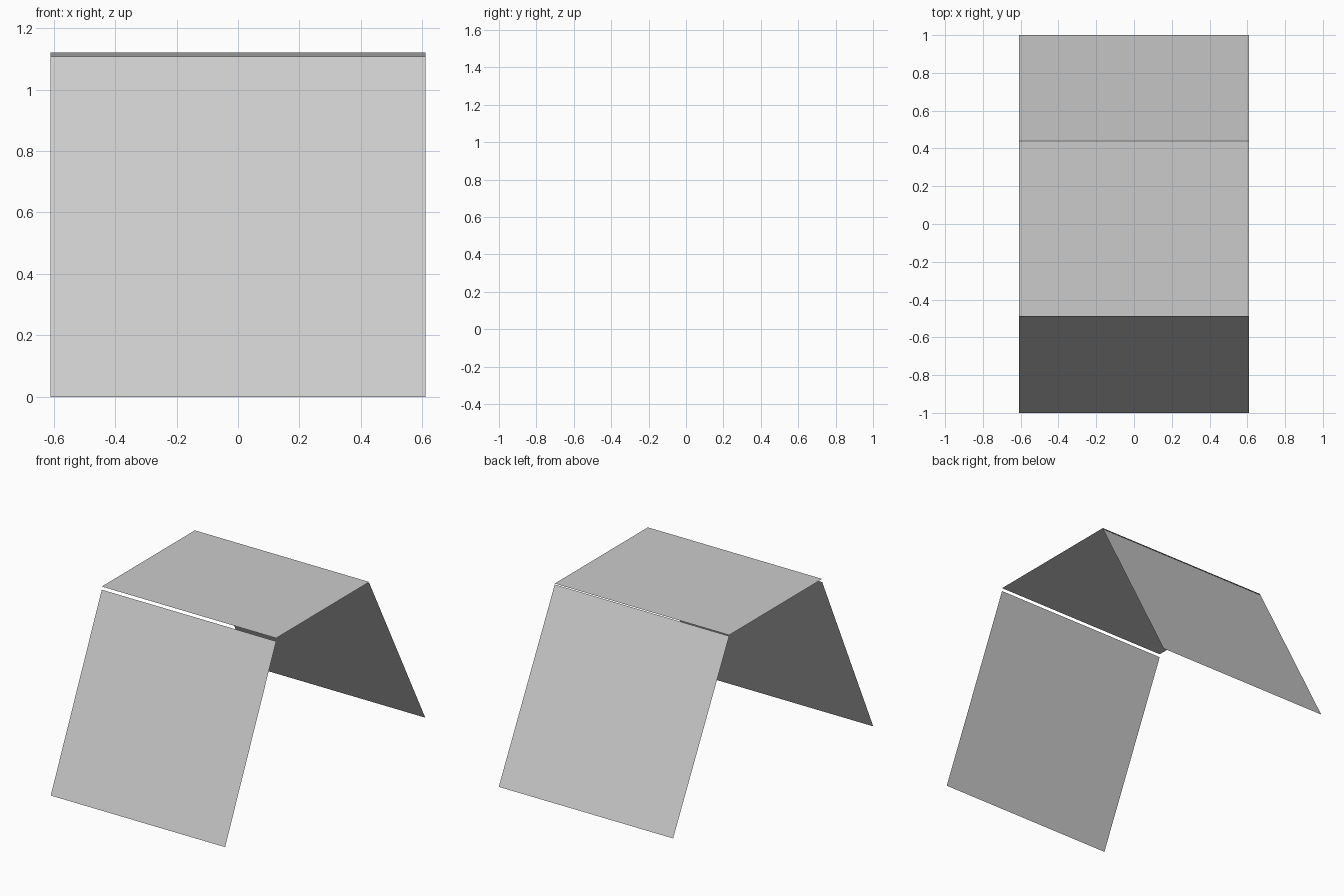
import bpy

if "Cube" in bpy.data.objects:
    bpy.data.objects.remove(bpy.data.objects["Cube"])

HALF_WIDTH = 0.61


def sheet(name, start, end):
    """Thin single-surface panel spanning two (y, z) profile points."""
    (y0, z0), (y1, z1) = start, end
    w = HALF_WIDTH
    mesh = bpy.data.meshes.new(name)
    mesh.from_pydata([(-w, y0, z0), (w, y0, z0), (w, y1, z1), (-w, y1, z1)],
                     [], [(0, 1, 2, 3)])
    obj = bpy.data.objects.new(name, mesh)
    bpy.context.collection.objects.link(obj)
    return obj


# Sloping front panel, stopping just short of the top
sheet("front_panel", (-1.0, 0.0), (-0.49, 1.107))
# Flat top panel
sheet("top_panel", (-0.49, 1.127), (0.44, 1.127))
# Sloping back panel, ending slightly above the ground
sheet("back_panel", (0.44, 1.121), (1.0, 0.055))
